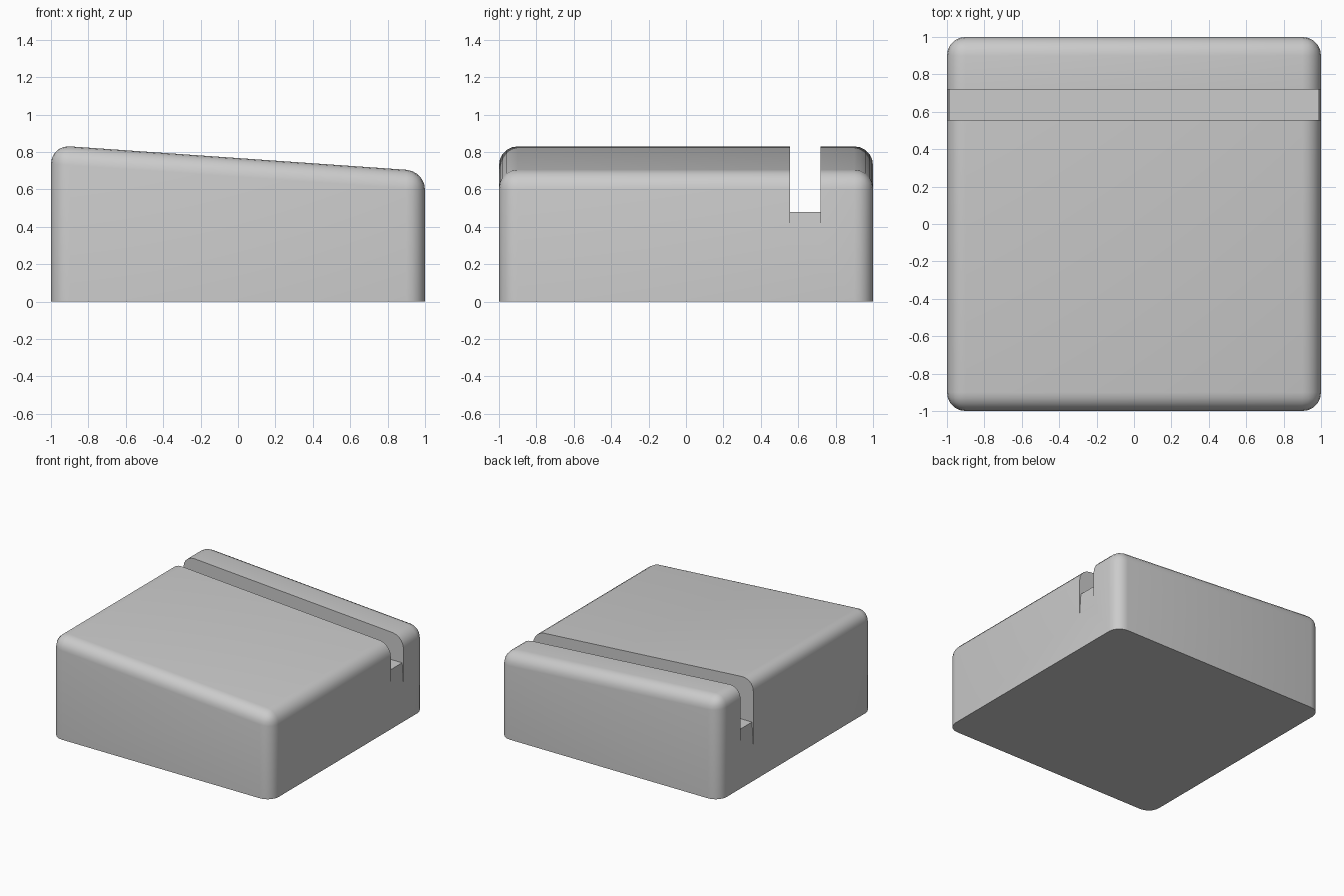
import bpy
import bmesh
from math import radians

if "Cube" in bpy.data.objects:
    bpy.data.objects.remove(bpy.data.objects["Cube"])


def prism(name, profile, y0, y1, bevel=0.0):
    """Extrude an x-z profile along y, optionally rounding all but the base edges."""
    bm = bmesh.new()
    face = bm.faces.new([bm.verts.new((x, y0, z)) for x, z in profile])
    ext = bmesh.ops.extrude_face_region(bm, geom=[face])
    verts = [g for g in ext["geom"] if isinstance(g, bmesh.types.BMVert)]
    bmesh.ops.translate(bm, vec=(0, y1 - y0, 0), verts=verts)
    bmesh.ops.recalc_face_normals(bm, faces=bm.faces)
    if bevel:
        edges = [e for e in bm.edges if max(v.co.z for v in e.verts) > 0.01]
        bmesh.ops.bevel(bm, geom=edges, offset=bevel, offset_type='OFFSET',
                        segments=5, profile=0.5, affect='EDGES', clamp_overlap=True)
    mesh = bpy.data.meshes.new(name)
    bm.to_mesh(mesh)
    bm.free()
    obj = bpy.data.objects.new(name, mesh)
    bpy.context.collection.objects.link(obj)
    return obj


# Block with a sloping top and rounded upper and upright edges
block = prism("sloped_block",
              [(-1, 0), (1, 0), (1, 0.698), (-1, 0.837)], -1, 1, bevel=0.1)

# Slot cutter, with its ends tapering into the side walls below the floor
half = [(0.988, 0.48), (1.001, 0.285), (1.2, 0.285), (1.2, 1.2)]
slot = prism("slot_cutter",
             half + [(-x, z) for x, z in reversed(half)], 0.555, 0.72)
slot.hide_render = True

# Cut the slot and drop the cutter
cut = block.modifiers.new("slot", 'BOOLEAN')
cut.operation = 'DIFFERENCE'
cut.solver = 'EXACT'
cut.object = slot
bpy.context.view_layer.objects.active = block
block.select_set(True)
bpy.ops.object.modifier_apply(modifier=cut.name)
bpy.data.objects.remove(slot)

# Smooth rounded edges, crisp slot and base
bpy.ops.object.shade_smooth_by_angle(angle=radians(35))
